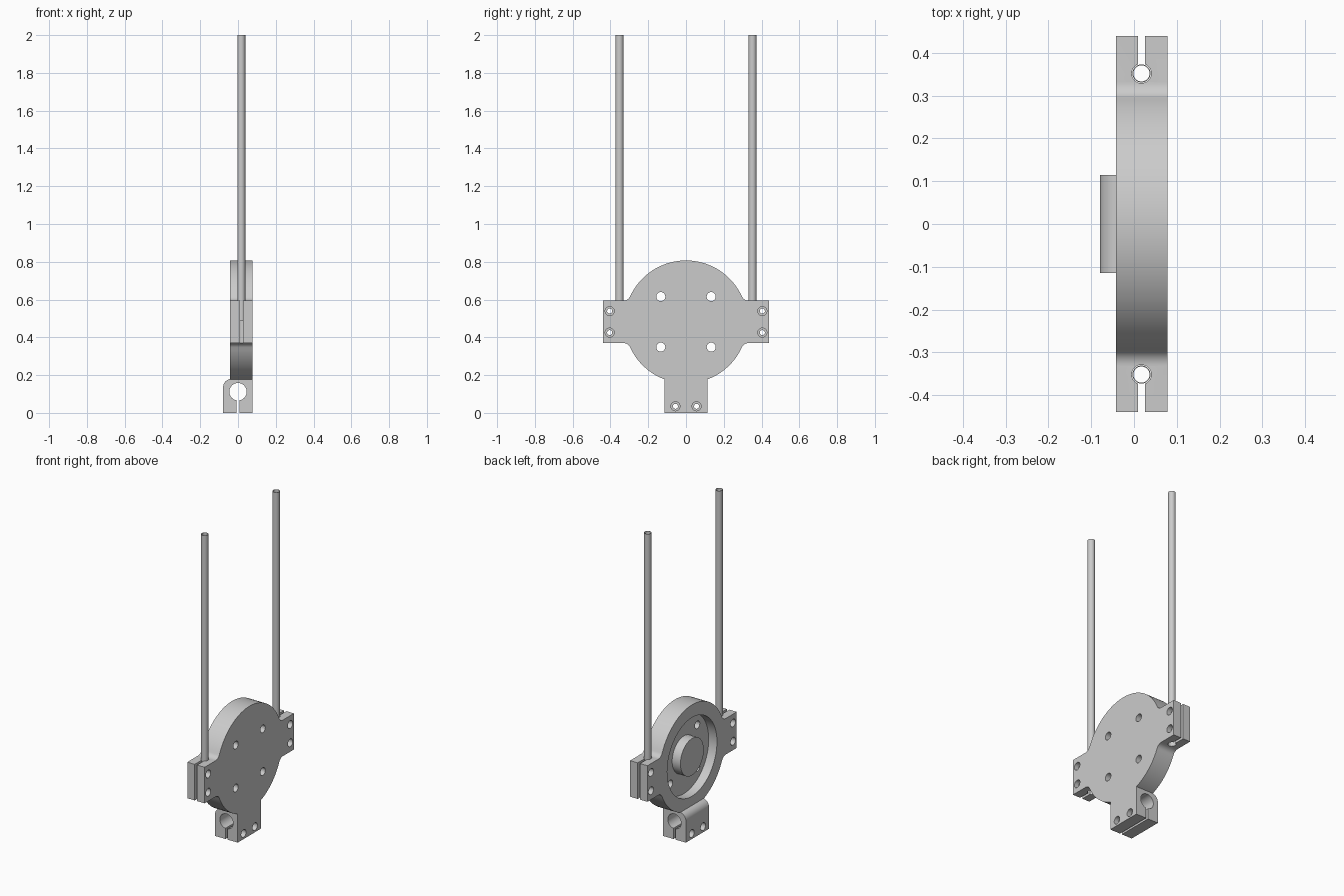
import bpy
import bmesh
from math import atan2, cos, sin, pi, sqrt
from mathutils import Matrix, Vector

cube = bpy.data.objects.get("Cube")
if cube:
    bpy.data.objects.remove(cube, do_unlink=True)

# Single grey metal
grey = bpy.data.materials.new("grey_metal")
grey.use_nodes = True
colour = (0.6, 0.6, 0.6, 1)
grey.diffuse_color = colour
grey.node_tree.nodes["Principled BSDF"].inputs["Base Color"].default_value = colour

# Main dimensions
CZ = 0.482                      # disc centre height
R, FILLET = 0.325, 0.04
EAR_Y, EAR_H = 0.44, 0.1125     # ear reach and half height
BACK, FACE = -0.042, 0.078      # plate thickness along x
ROD_X, ROD_Y = 0.0175, 0.352


def finish(name, bm):
    bmesh.ops.recalc_face_normals(bm, faces=bm.faces)
    mesh = bpy.data.meshes.new(name)
    bm.to_mesh(mesh)
    bm.free()
    mesh.materials.append(grey)
    obj = bpy.data.objects.new(name, mesh)
    bpy.context.scene.collection.objects.link(obj)
    return obj


def prism(name, points, direction):
    bm = bmesh.new()
    face = bm.faces.new([bm.verts.new(p) for p in points])
    ext = bmesh.ops.extrude_face_region(bm, geom=[face])
    verts = [g for g in ext["geom"] if isinstance(g, bmesh.types.BMVert)]
    bmesh.ops.translate(bm, vec=direction, verts=verts)
    return finish(name, bm)


def box(name, low, high):
    (x, y, z), (a, b, c) = low, high
    return prism(name, [(x, y, z), (a, y, z), (a, b, z), (x, b, z)], (0, 0, c - z))


def rod(name, start, end, radius, sides=48):
    start, end = Vector(start), Vector(end)
    axis = end - start
    turn = axis.to_track_quat("Z", "Y").to_matrix().to_4x4()
    bm = bmesh.new()
    bmesh.ops.create_cone(bm, cap_ends=True, segments=sides, radius1=radius, radius2=radius,
                          depth=axis.length, matrix=Matrix.Translation((start + end) / 2) @ turn)
    return finish(name, bm)


def combine(obj, other, operation="DIFFERENCE"):
    other.hide_render = True
    mod = obj.modifiers.new("combine", "BOOLEAN")
    mod.operation = operation
    mod.solver = "EXACT"
    mod.object = other
    bpy.context.view_layer.objects.active = obj
    bpy.ops.object.modifier_apply(modifier=mod.name)
    bpy.data.objects.remove(other, do_unlink=True)


def smooth(obj):
    bpy.ops.object.select_all(action="DESELECT")
    obj.select_set(True)
    bpy.context.view_layer.objects.active = obj
    bpy.ops.object.shade_smooth_by_angle(angle=pi / 6)


def arc(cy, cz, radius, a0, a1, steps):
    angles = [a0 + (a1 - a0) * i / steps for i in range(steps + 1)]
    return [(cy + radius * cos(a), cz + radius * sin(a)) for a in angles]


# Plate outline: disc blended into an ear, one quarter mirrored twice
fz = EAR_H + FILLET
fy = sqrt((R + FILLET) ** 2 - fz ** 2)
tangent = atan2(fz, fy)
quarter = arc(0, 0, R, pi / 2, tangent, 24)
quarter += arc(fy, fz, FILLET, tangent + pi, 1.5 * pi, 8)[1:] + [(EAR_Y, EAR_H)]
half = quarter + [(y, -z) for y, z in reversed(quarter)]
outline = half + [(-y, z) for y, z in reversed(half)][1:-1]
plate = prism("clamp_plate", [(BACK, y, CZ + z) for y, z in outline], (FACE - BACK, 0, 0))

# Recess with a central boss on the back
pocket = rod("pocket_cutter", (BACK - 0.1, 0, CZ), (BACK + 0.057, 0, CZ), 0.245, 96)
combine(pocket, rod("boss_core", (BACK, 0, CZ), (FACE, 0, CZ), 0.115, 64))
combine(plate, pocket)

# Lower clamp block with one rounded shoulder
BASE_X, BASE_Y, BASE_TOP, ROUND = 0.079, 0.114, 0.18, 0.045
shape = [(-BASE_X, 0), (FACE, 0), (FACE, BASE_TOP)]
shape += arc(ROUND - BASE_X, BASE_TOP - ROUND, ROUND, pi / 2, pi, 12)
block = prism("lower_clamp", [(x, -BASE_Y, z) for x, z in shape], (0, 2 * BASE_Y, 0))
combine(plate, block, "UNION")

# Cross bore and slit of the lower clamp
combine(plate, rod("bore_cutter", (0, -0.3, 0.112), (0, 0.3, 0.112), 0.046, 64))
combine(plate, box("slit_cutter", (-0.007, -0.3, -0.1), (0.007, 0.3, 0.1)))


def screw_hole(y, z, back):
    combine(plate, rod("screw_cutter", (-0.2, y, z), (0.2, y, z), 0.0135, 24))
    for inner, outer in ((FACE - 0.03, 0.2), (back + 0.03, -0.2)):
        combine(plate, rod("head_cutter", (inner, y, z), (outer, y, z), 0.024, 32))


for side in (-1, 1):
    # Rod socket and slit in each ear
    y = side * ROD_Y
    combine(plate, rod("socket_cutter", (ROD_X, y, 0.3), (ROD_X, y, 0.65), 0.0228))
    low, high = sorted((y, side * 0.5))
    combine(plate, box("ear_slit_cutter", (ROD_X - 0.008, low, 0.3), (ROD_X + 0.008, high, 0.65)))

    # Screw holes and mounting holes
    screw_hole(side * 0.056, 0.035, -BASE_X)
    for up in (-1, 1):
        screw_hole(side * 0.404, CZ + up * 0.057, BACK)
        y, z = side * 0.1335, CZ + up * 0.1335
        combine(plate, rod("mount_cutter", (-0.2, y, z), (0.2, y, z), 0.024, 32))

smooth(plate)

# Hollow upright rods
for side, label in ((-1, "front_rod"), (1, "back_rod")):
    y = side * ROD_Y
    tube = rod(label, (ROD_X, y, 0.487), (ROD_X, y, 2), 0.0212)
    combine(tube, rod("tube_cutter", (ROD_X, y, 0.4), (ROD_X, y, 2.1), 0.0188))
    smooth(tube)
